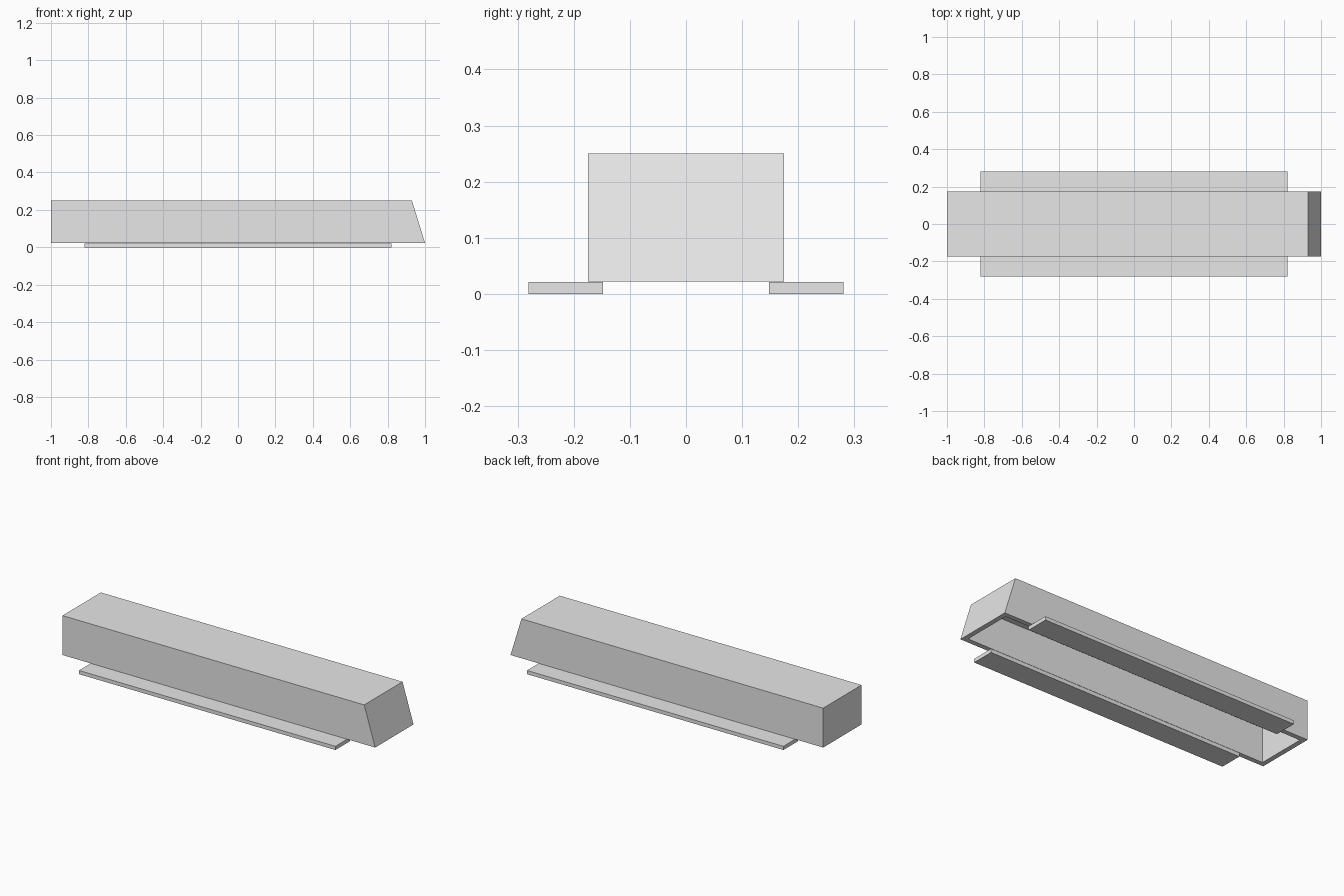
import bpy
import bmesh

cube = bpy.data.objects.get("Cube")
if cube:
    bpy.data.objects.remove(cube, do_unlink=True)

grey = bpy.data.materials.new("light_grey")
grey.use_nodes = True
colour = (0.8, 0.8, 0.8, 1)
grey.diffuse_color = colour
grey.node_tree.nodes["Principled BSDF"].inputs["Base Color"].default_value = colour

BASE, TOP = 0.022, 0.25      # underside and top of the housing
HALF_W, WALL = 0.175, 0.028
LEAN = 0.07                  # how far the sloped end leans back at the top


def add_object(name, bm):
    bmesh.ops.recalc_face_normals(bm, faces=bm.faces)
    mesh = bpy.data.meshes.new(name)
    bm.to_mesh(mesh)
    bm.free()
    mesh.materials.append(grey)
    obj = bpy.data.objects.new(name, mesh)
    bpy.context.collection.objects.link(obj)
    return obj


def ring(bm, inset, z):
    """Rectangle of the housing plan at height z, with its +x end on the slope."""
    end = 1 - LEAN * (z - BASE) / (TOP - BASE) - inset
    start, w = -1 + inset, HALF_W - inset
    return [bm.verts.new((x, y, z)) for x, y in
            ((start, -w), (end, -w), (end, w), (start, w))]


def bridge(bm, a, b):
    for i in range(4):
        j = (i + 1) % 4
        bm.faces.new((a[i], a[j], b[j], b[i]))


# Hollow housing, open underneath, with one sloped end
bm = bmesh.new()
outer_top = ring(bm, 0, TOP)
outer_rim = ring(bm, 0, BASE)
inner_rim = ring(bm, WALL, BASE)
inner_top = ring(bm, WALL, TOP - WALL)
bm.faces.new(outer_top)
bridge(bm, outer_top, outer_rim)
bridge(bm, outer_rim, inner_rim)
bridge(bm, inner_rim, inner_top)
bm.faces.new(inner_top)
add_object("housing", bm)

# Flat mounting flanges under both long walls
IN_Y, OUT_Y, HALF_L = 0.148, 0.281, 0.82
for name, side in (("front_flange", -1), ("back_flange", 1)):
    bm = bmesh.new()
    bmesh.ops.create_cube(bm, size=1)
    for v in bm.verts:
        v.co.x *= 2 * HALF_L
        v.co.y = side * (IN_Y + OUT_Y) / 2 + v.co.y * (OUT_Y - IN_Y)
        v.co.z = (v.co.z + 0.5) * (BASE - 0.0005)
    add_object(name, bm)
